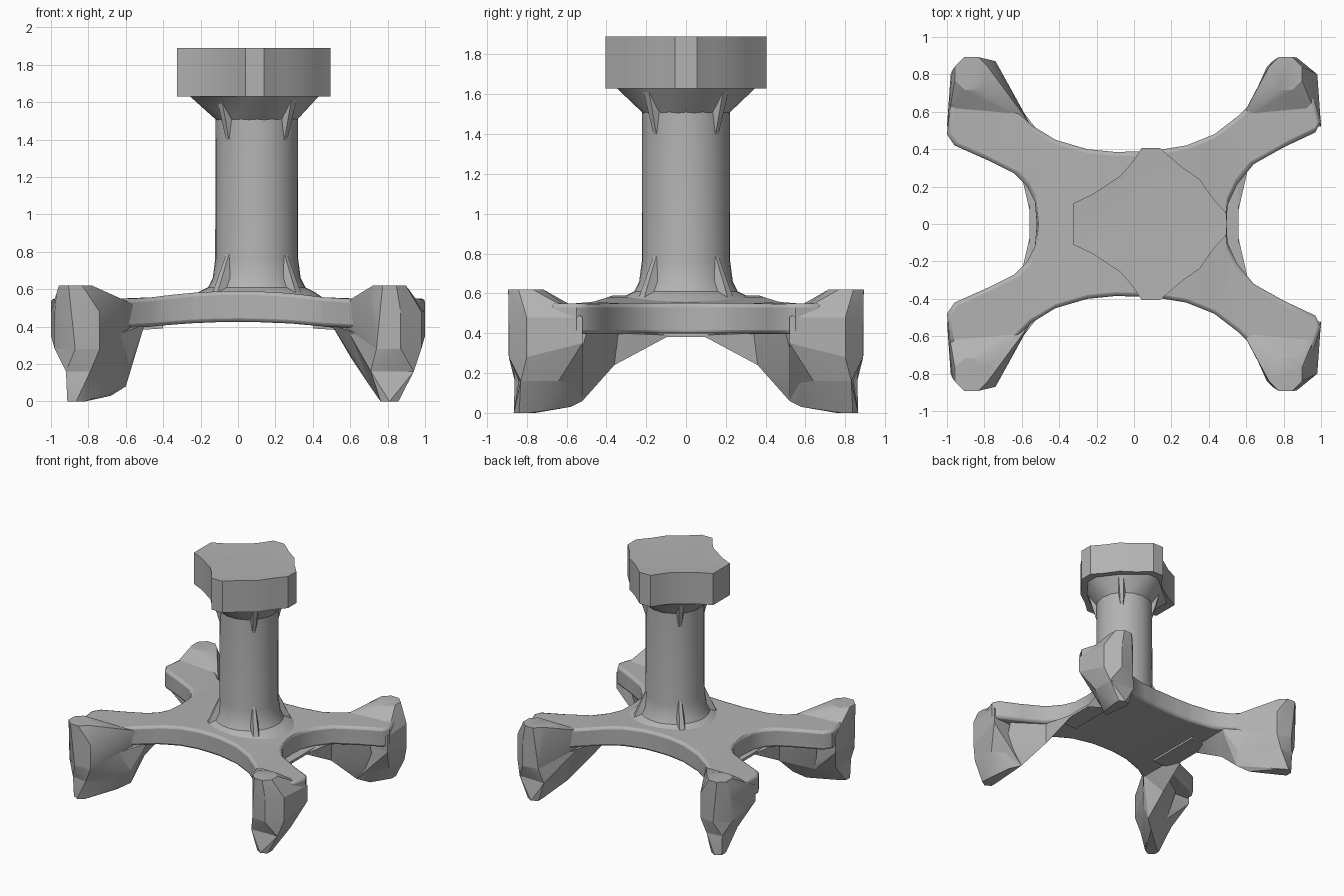
import bpy, bmesh, math
from mathutils import Vector

cube = bpy.data.objects.get("Cube")
if cube:
    bpy.data.objects.remove(cube, do_unlink=True)

grey = bpy.data.materials.new("plain_grey")
grey.use_nodes = True
tone = (0.45, 0.45, 0.45, 1)
grey.diffuse_color = tone
grey.node_tree.nodes["Principled BSDF"].inputs["Base Color"].default_value = tone

AXIS = 0.1  # the column stands slightly towards +x


def finish(name, bm, angle=30, bevel=0):
    """Turn a bmesh into a shaded object with the shared material."""
    bmesh.ops.recalc_face_normals(bm, faces=bm.faces[:])
    mesh = bpy.data.meshes.new(name)
    bm.to_mesh(mesh)
    bm.free()
    mesh.materials.append(grey)
    obj = bpy.data.objects.new(name, mesh)
    bpy.context.collection.objects.link(obj)
    if bevel:
        mod = obj.modifiers.new("soft_edge", "BEVEL")
        mod.width, mod.segments = bevel, 2
        mod.angle_limit = math.radians(50)
    bpy.ops.object.select_all(action="DESELECT")
    bpy.context.view_layer.objects.active = obj
    obj.select_set(True)
    bpy.ops.object.shade_smooth_by_angle(angle=math.radians(angle))
    return obj


def hull(name, points, angle=25):
    """Convex faceted solid around a few points."""
    bm = bmesh.new()
    for p in points:
        bm.verts.new(p)
    result = bmesh.ops.convex_hull(bm, input=bm.verts[:])
    loose = {g for g in result["geom_interior"] + result["geom_unused"]
             if isinstance(g, bmesh.types.BMVert)}
    bmesh.ops.delete(bm, geom=list(loose), context="VERTS")
    bmesh.ops.dissolve_limit(bm, angle_limit=0.02, verts=bm.verts[:], edges=bm.edges[:])
    return finish(name, bm, angle)


def mirrored(half):
    """Close an outline by mirroring its +y half across the x axis."""
    return half + [(x, -y) for x, y in reversed(half) if y > 0]


def slab(outline, bottom, top):
    """Extrude an outline; returns the bmesh and its top face."""
    bm = bmesh.new()
    base = bm.faces.new([bm.verts.new((x, y, bottom)) for x, y in outline])
    geom = bmesh.ops.extrude_face_region(bm, geom=[base], use_keep_orig=True)["geom"]
    cap = next(g for g in geom if isinstance(g, bmesh.types.BMFace))
    for v in cap.verts:
        v.co.z = top
    return bm, cap


def ring(radius, z, cx=AXIS, cy=0, count=16):
    steps = [math.tau * (i + 0.5) / count for i in range(count)]
    return [(cx + radius * math.cos(a), cy + radius * math.sin(a), z) for a in steps]


# Four-armed base plate, bowed upwards along x
arms = [(-0.52, 0), (-0.53, 0.12), (-0.57, 0.2), (-0.64, 0.27), (-0.78, 0.34),
        (-0.96, 0.42), (-1, 0.48), (-0.98, 0.66), (-0.78, 0.74), (-0.68, 0.66),
        (-0.55, 0.53), (-0.42, 0.45), (-0.25, 0.4), (-0.1, 0.385), (0.1, 0.39),
        (0.28, 0.42), (0.43, 0.48), (0.56, 0.58), (0.7, 0.72), (0.96, 0.68),
        (1, 0.55), (0.97, 0.49), (0.8, 0.41), (0.64, 0.32), (0.55, 0.21),
        (0.5, 0.1), (0.495, 0)]
plate, cap = slab(mirrored(arms), 0.425, 0.59)
for i in range(-4, 5):
    bmesh.ops.bisect_plane(plate, geom=plate.verts[:] + plate.edges[:] + plate.faces[:],
                           plane_co=(i * 0.115, 0, 0), plane_no=(1, 0, 0))
for v in plate.verts:
    drop = min(abs(v.co.x) / 0.5, 1) ** 2
    v.co.z -= drop * (0.04 if v.co.z > 0.5 else 0.03)
bmesh.ops.triangulate(plate, faces=[f for f in plate.faces if len(f.verts) > 4])
finish("base_plate", plate, 40, 0.02)

# Thin shelf under the plate that links the leg gussets
for sx in (-1, 1):
    hull("under_shelf", [(sx * x, y * w, z) for w in (-1, 1)
                         for x, y, z in ((0.4, 0.24, 0.41), (0.4, 0.24, 0.39),
                                         (0.56, 0.22, 0.4), (0.56, 0.22, 0.38))])

# Turned column with a flared root
bm = bmesh.new()
profile = [(0.36, 0.55), (0.31, 0.585), (0.26, 0.61), (0.235, 0.66),
           (0.222, 0.76), (0.22, 1.64)]
path = [bm.verts.new((AXIS + r, 0, z)) for r, z in profile]
edges = [bm.edges.new(pair) for pair in zip(path, path[1:])]
bmesh.ops.spin(bm, geom=path + edges, cent=(AXIS, 0, 0), axis=(0, 0, 1),
               angle=math.tau, steps=32)
bmesh.ops.remove_doubles(bm, verts=bm.verts[:], dist=0.001)
bmesh.ops.holes_fill(bm, edges=bm.edges[:], sides=0)
finish("column", bm, 35)


# Thin ribs on the diagonals, at the root and under the head
def rib(name, angle, wide_z, tip_z, reach):
    out = Vector((math.cos(angle), math.sin(angle), 0))
    side = Vector((-out.y, out.x, 0))
    centre = Vector((AXIS, 0, 0))
    points = [centre + out * r + side * w + Vector((0, 0, z))
              for r, w, z in ((0.18, 0.06, wide_z), (reach, 0.02, wide_z), (0.215, 0.01, tip_z))]
    points += [p - 2 * side * (p - centre).dot(side) for p in points]
    hull(name, points)


for i in range(4):
    diagonal = math.pi / 4 + i * math.pi / 2
    rib("root_rib", diagonal, 0.57, 0.8, 0.32)
    rib("head_rib", diagonal, 1.64, 1.38, 0.29)

# Flared collar and chunky head
head = [(-0.325, 0.11), (-0.22, 0.16), (-0.07, 0.26), (-0.01, 0.33), (0.04, 0.405),
        (0.14, 0.405), (0.25, 0.31), (0.35, 0.24), (0.42, 0.14), (0.495, 0.055)]
collar_top = [(AXIS + (x - AXIS) * 0.85, y * 0.87, 1.635) for x, y in mirrored(head)]
hull("collar", ring(0.215, 1.5) + collar_top)

bm, cap = slab(mirrored(head), 1.63, 1.89)
bmesh.ops.inset_region(bm, faces=[cap], thickness=0.1, depth=0.004)
bmesh.ops.poke(bm, faces=[cap])
finish("head", bm, 25)


# Each leg: raised knob and body, tapering shin, foot, and a gusset to the plate
def leg(sx, sy, knob_x, foot_x, ankle, fin, toe):
    def place(points):
        return [(sx * x, sy * y, z) for x, y, z in points]

    body_plan = [(1, 0.52, 0.35), (0.98, 0.8, 0.28), (0.87, 0.89, 0.28),
                 (0.74, 0.87, 0.28), (0.66, 0.64, 0.3)]
    upper = [(x, y, 0.48) for x, y, z in body_plan] + [(0.56, 0.54, 0.52)]
    lower = body_plan + [(0.58, 0.55, 0.39)]
    neck = ring(0.11, 0.575, knob_x, 0.78, 8)
    knob = ring(0.095, 0.62, knob_x, 0.805, 8)
    hull("leg_body", place(upper + lower + neck + knob))
    hull("leg_shin", place(lower + ankle + fin))
    sole = ring(0.055, 0, foot_x, 0.81, 6)
    hull("leg_foot", place(ankle + sole + fin + [toe]))
    # The gusset bends round the inner corner, so it takes two solids
    bend = [(0.6, 0.36, 0.24), (0.62, 0.34, 0.4), (0.5, 0.48, 0.41)]
    hull("inner_gusset", place(bend + [(0.56, 0.08, 0.39), (0.5, 0.2, 0.41)]))
    hull("outer_gusset", place(bend + fin + [(0.85, 0.5, 0.4), (0.67, 0.7, 0.35)]))


left_ankle = [(0.92, 0.64, 0.16), (0.92, 0.84, 0.16), (0.79, 0.86, 0.16)]
right_ankle = [(0.93, 0.64, 0.16), (0.94, 0.83, 0.16), (0.71, 0.84, 0.16)]
for sy in (-1, 1):
    leg(-1, sy, 0.87, 0.865, left_ankle,
        [(0.6, 0.54, 0.08), (0.58, 0.58, 0.2), (0.8, 0.55, 0.15)], (0.68, 0.6, 0.03))
    leg(1, sy, 0.81, 0.81, right_ankle,
        [(0.72, 0.52, 0.06), (0.68, 0.58, 0.18), (0.86, 0.57, 0.15)], (0.8, 0.58, 0.03))
